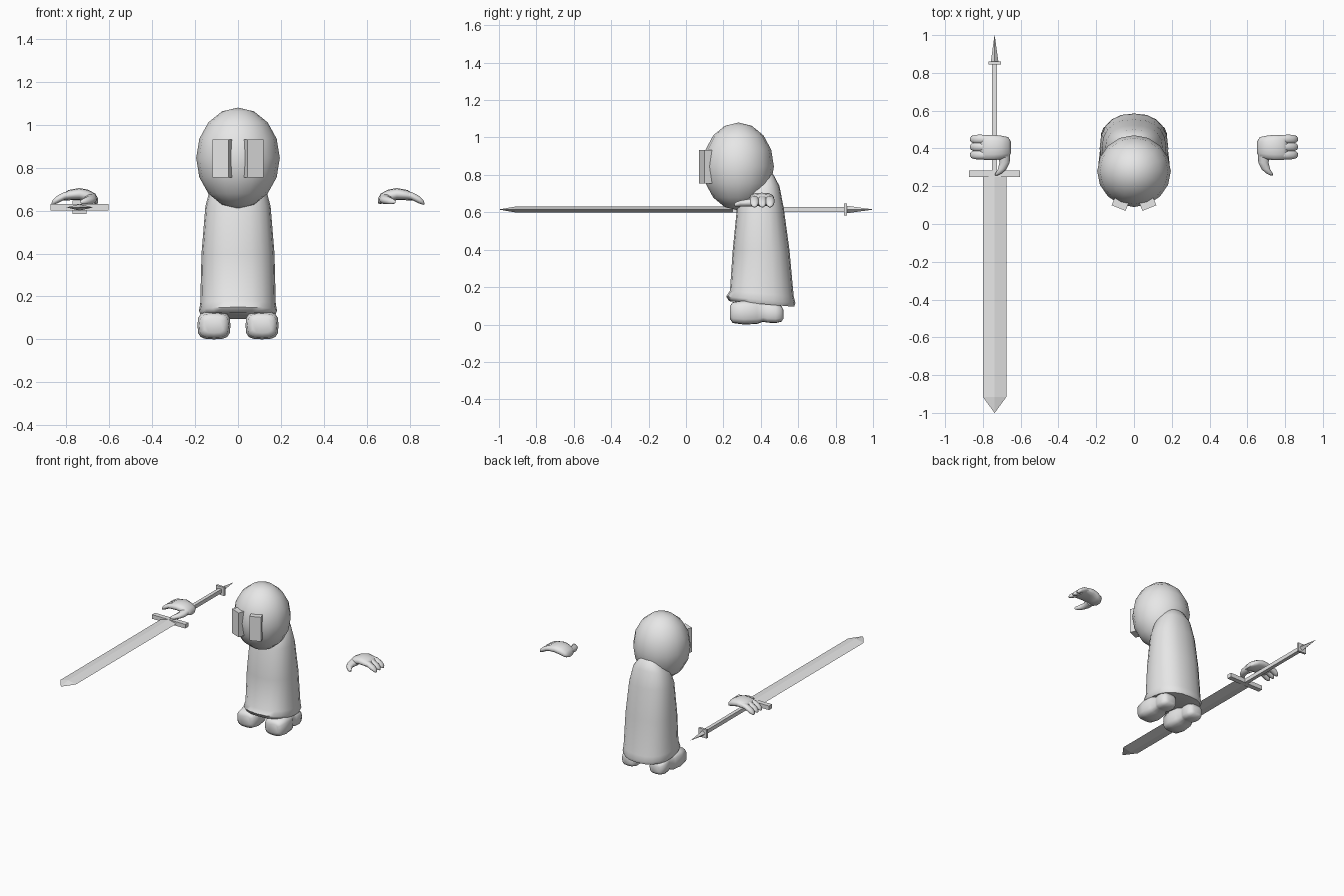
import bpy
import bmesh
from math import cos, sin, pi, radians, copysign
from mathutils import Vector

cube = bpy.data.objects.get("Cube")
if cube:
    bpy.data.objects.remove(cube, do_unlink=True)

grey = bpy.data.materials.new("plain grey")
grey.use_nodes = True
grey.diffuse_color = (0.8, 0.8, 0.8, 1)
grey.node_tree.nodes["Principled BSDF"].inputs["Base Color"].default_value = grey.diffuse_color


def finish(name, bm, smooth=None):
    """Turn a bmesh into a named grey object, smooth below the given angle."""
    bmesh.ops.recalc_face_normals(bm, faces=bm.faces)
    mesh = bpy.data.meshes.new(name)
    bm.to_mesh(mesh)
    bm.free()
    mesh.materials.append(grey)
    ob = bpy.data.objects.new(name, mesh)
    bpy.context.collection.objects.link(ob)
    if smooth:
        bpy.ops.object.select_all(action='DESELECT')
        ob.select_set(True)
        bpy.context.view_layer.objects.active = ob
        bpy.ops.object.shade_smooth_by_angle(angle=radians(smooth))
    return ob


def ring(centre, u, v, n=12, power=1.0):
    """Superellipse section; a power under 1 makes it boxier."""
    def bend(t):
        return copysign(abs(t) ** power, t)
    c, u, v = Vector(centre), Vector(u), Vector(v)
    return [c + u * bend(cos(2 * pi * i / n)) + v * bend(sin(2 * pi * i / n))
            for i in range(n)]


def loft(name, rings, smooth=None):
    """Skin a row of sections and close both ends."""
    bm = bmesh.new()
    rows = [[bm.verts.new(p) for p in r] for r in rings]
    n = len(rows[0])
    for a, b in zip(rows, rows[1:]):
        for i in range(n):
            j = (i + 1) % n
            bm.faces.new((a[i], a[j], b[j], b[i]))
    bm.faces.new(rows[0])
    bm.faces.new(rows[-1])
    return finish(name, bm, smooth)


def box(name, centre, size, turn=0):
    bm = bmesh.new()
    bmesh.ops.create_cube(bm, size=1)
    bmesh.ops.scale(bm, vec=size, verts=bm.verts)
    ob = finish(name, bm)
    ob.location = centre
    ob.rotation_euler.z = turn
    return ob


# Head
bm = bmesh.new()
bmesh.ops.create_uvsphere(bm, u_segments=16, v_segments=8, radius=1)
bmesh.ops.scale(bm, vec=(0.195, 0.19, 0.235), verts=bm.verts)
head = finish("head", bm, 50)
head.location = (0, 0.28, 0.845)

# Robe: front height, back height, front y, back y, half width
robe = [
    (0.125, 0.095, 0.23, 0.578, 0.172),
    (0.15, 0.115, 0.215, 0.585, 0.182),
    (0.18, 0.15, 0.235, 0.576, 0.176),
    (0.40, 0.40, 0.25, 0.553, 0.17),
    (0.62, 0.62, 0.272, 0.523, 0.152),
    (0.70, 0.74, 0.295, 0.50, 0.125),
    (0.74, 0.80, 0.33, 0.468, 0.085),
    (0.77, 0.82, 0.36, 0.44, 0.04),
]
loft("robe", [ring((0, (f + b) / 2, (zf + zb) / 2), (w, 0, 0),
                   (0, (b - f) / 2, (zb - zf) / 2), 20, 0.85)
              for zf, zb, f, b, w in robe], 60)

# Foot sections: y, half width, bottom, top
foot = [
    (0.235, 0.045, 0.03, 0.10), (0.25, 0.068, 0.008, 0.12),
    (0.31, 0.077, 0, 0.13), (0.38, 0.07, 0.003, 0.125),
    (0.412, 0.052, 0.015, 0.115), (0.435, 0.06, 0.01, 0.115),
    (0.48, 0.062, 0.008, 0.11), (0.51, 0.05, 0.015, 0.10),
    (0.52, 0.03, 0.03, 0.08),
]
# Palm sections along x: x, height, half length, half thickness
palm = [
    (0.652, 0.645, 0.03, 0.012), (0.665, 0.655, 0.055, 0.024),
    (0.70, 0.668, 0.062, 0.03), (0.74, 0.677, 0.067, 0.028),
    (0.79, 0.672, 0.066, 0.024), (0.815, 0.662, 0.058, 0.016),
]
# Finger sections: x, height, radius
finger = [
    (0.77, 0.677, 0.02), (0.81, 0.668, 0.024), (0.845, 0.65, 0.023),
    (0.862, 0.639, 0.016), (0.868, 0.633, 0.007),
]
# Thumb sections: x, y, height, radius
thumb = [
    (0.69, 0.37, 0.655, 0.034), (0.685, 0.325, 0.65, 0.027),
    (0.698, 0.29, 0.647, 0.023), (0.718, 0.267, 0.642, 0.017),
    (0.728, 0.258, 0.64, 0.007),
]

for side, s in (("left", 1), ("right", -1)):
    box(side + "_eye", (s * 0.071, 0.11, 0.843), (0.079, 0.055, 0.178), s * radians(22))
    loft(side + "_foot", [ring((s * 0.112, y, (lo + hi) / 2), (w, 0, 0),
                               (0, 0, (hi - lo) / 2), 16, 0.6)
                          for y, w, lo, hi in foot], 60)
    loft(side + "_palm", [ring((s * x, 0.405, z), (0, h, 0), (0, 0, t), 12, 0.85)
                          for x, z, h, t in palm], 60)
    for number, y in enumerate((0.366, 0.408, 0.449)):
        loft(f"{side}_finger_{number + 1}",
             [ring((s * x, y, z), (0, r, 0), (0, 0, r * 0.8), 10)
              for x, z, r in finger], 60)
    loft(side + "_thumb", [ring((s * x, y, z), (r, 0, 0), (0, 0, r * 0.75), 10)
                           for x, y, z, r in thumb], 60)

# Sword lying beneath the right hand
SX, SZ = -0.738, 0.615
loft("sword_blade", [ring((SX, y, SZ), (w, 0, 0), (0, 0, t), 4)
                     for y, w, t in ((0.25, 0.0625, 0.015), (-0.915, 0.0625, 0.015),
                                     (-1.0, 0.0005, 0.0005))])
box("sword_guard", (SX, 0.267, SZ), (0.27, 0.035, 0.03))
box("sword_grip", (SX, 0.56, SZ), (0.026, 0.57, 0.028))
box("sword_pommel", (SX, 0.853, SZ), (0.066, 0.016, 0.062))
loft("sword_spike", [ring((SX, y, SZ), (r, 0, 0), (0, 0, r), 4)
                     for y, r in ((0.86, 0.02), (1.0, 0.0005))])
